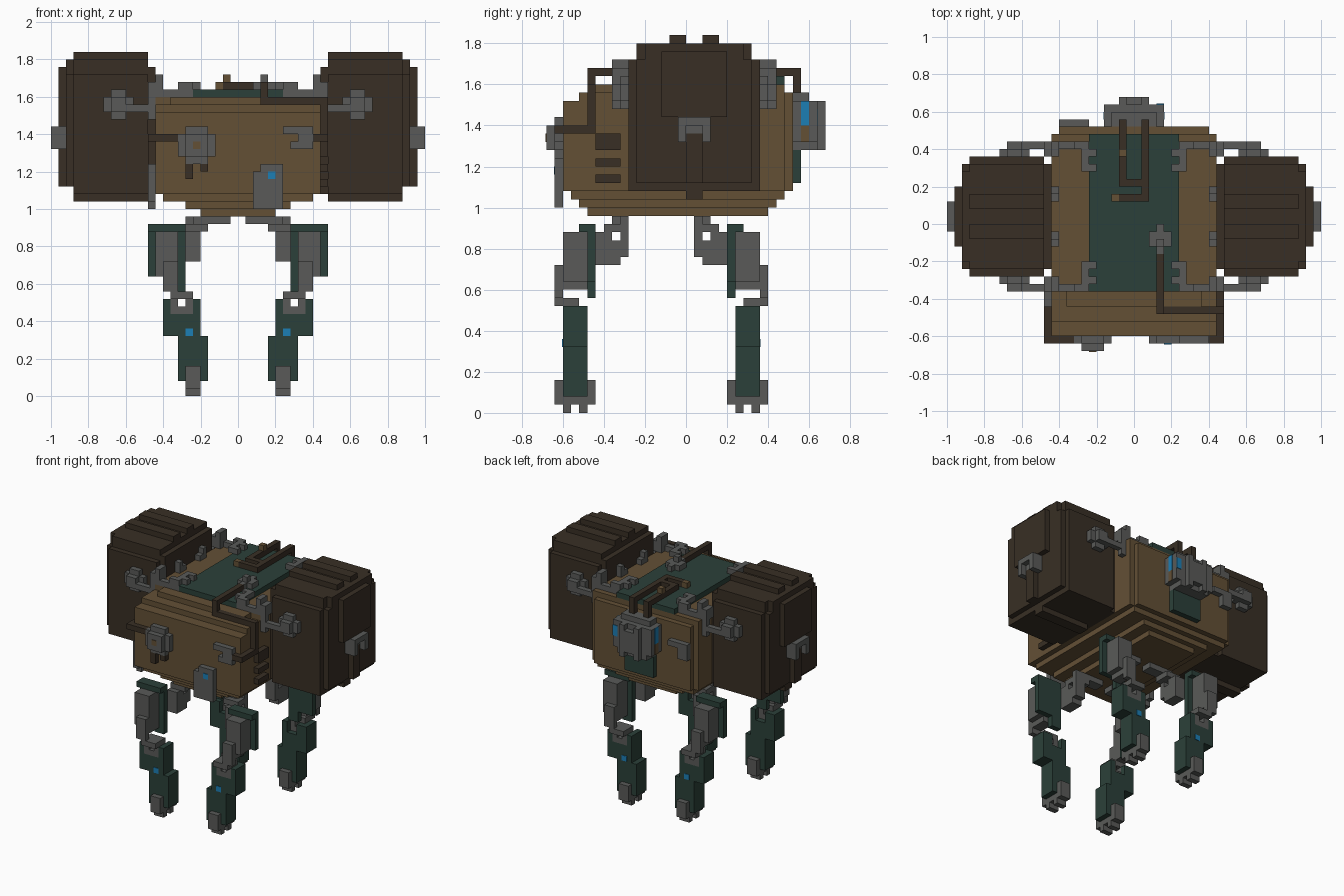
import bpy

if "Cube" in bpy.data.objects:
    bpy.data.objects.remove(bpy.data.objects["Cube"])

U = 0.04  # edge length of one block


def material(name, r, g, b):
    m = bpy.data.materials.new(name)
    m.diffuse_color = (r, g, b, 1)
    m.use_nodes = True
    m.node_tree.nodes["Principled BSDF"].inputs["Base Color"].default_value = m.diffuse_color
    return m


TAN = material("tan", 0.125, 0.080, 0.036)
DARK = material("dark_brown", 0.040, 0.028, 0.018)
GREY = material("grey", 0.100, 0.102, 0.098)
GREEN = material("dark_green", 0.024, 0.051, 0.041)
BLUE = material("blue", 0.012, 0.21, 0.46)


def add_mesh(name, mat, verts, faces):
    me = bpy.data.meshes.new(name)
    me.from_pydata(verts, [], faces)
    me.materials.append(mat)
    ob = bpy.data.objects.new(name, me)
    bpy.context.collection.objects.link(ob)


def blocks(name, mat, boxes):
    """Union of whole-block boxes (x0,x1,y0,y1,z0,z1); only outer faces are made."""
    cells = {(x, y, z) for a, b, c, d, e, f in boxes
             for x in range(a, b) for y in range(c, d) for z in range(e, f)}
    index, verts, faces = {}, [], []
    for c in cells:
        for axis in range(3):
            u, v = (axis + 1) % 3, (axis + 2) % 3
            for side in (0, 1):
                n = list(c)
                n[axis] += 2 * side - 1
                if tuple(n) in cells:
                    continue
                quad = []
                for du, dv in ((0, 0), (1, 0), (1, 1), (0, 1)):
                    p = list(c)
                    p[axis] += side
                    p[u] += du
                    p[v] += dv
                    p = tuple(p)
                    if p not in index:
                        index[p] = len(verts)
                        verts.append([k * U for k in p])
                    quad.append(index[p])
                faces.append(quad if side else quad[::-1])
    add_mesh(name, mat, verts, faces)


def plate(name, mat, b):
    """One thin coloured plate with fractional block coordinates."""
    v = [(b[i] * U, b[2 + j] * U, b[4 + k] * U)
         for i in (0, 1) for j in (0, 1) for k in (0, 1)]
    add_mesh(name, mat, v, [(0, 1, 3, 2), (4, 6, 7, 5), (0, 4, 5, 1),
                            (2, 3, 7, 6), (0, 2, 6, 4), (1, 5, 7, 3)])


def flip(b, fx, fy, cy):
    """Mirror a box across x = 0 and / or y = cy."""
    a, b1, c, d, e, f = b
    if fx:
        a, b1 = -b1, -a
    if fy:
        c, d = 2 * cy - d, 2 * cy - c
    return (a, b1, c, d, e, f)


def mirrored(name, mat, boxes, cy=None, make=blocks):
    for fx in (False, True):
        for fy in ((False,) if cy is None else (False, True)):
            n = ("left_" if fx else "right_") + ("" if cy is None else "rear_" if fy else "front_") + name
            if make is plate:
                plate(n, mat, flip(boxes, fx, fy, cy or 0))
            else:
                blocks(n, mat, [flip(b, fx, fy, cy or 0) for b in boxes])


# Body hull with stepped underside and top
blocks("body", TAN, [
    (-5, 5, -12, 10, 24, 25), (-7, 7, -13, 11, 25, 26), (-10, 10, -14, 12, 26, 27),
    (-11, 11, -15, 12, 27, 38), (-10, 10, 12, 13, 27, 38),
    (-11, 11, -13, 12, 38, 39), (-10, 10, 12, 13, 38, 39), (-9, 9, -11, 12, 39, 40),
    (-11, 11, -9, 12, 39, 40)])
blocks("top_panel", GREEN, [(-6, 6, -9, 12, 40, 41)])

# Side storage bags with straps and buckles
mirrored("bag", DARK, [
    (11, 12, -6, 8, 27, 44), (12, 22, -7, 9, 27, 43), (22, 23, -6, 8, 28, 43),
    (12, 22, -6, 8, 43, 45), (22, 23, -5, 7, 43, 45),
    (12, 22, -2, 0, 45, 46), (12, 22, 2, 4, 45, 46),
    (23, 24, -3, 5, 36, 44), (12, 22, 0, 2, 26, 27), (23, 24, 0, 2, 28, 34)])
mirrored("bag_buckle", GREY, [
    (23, 24, -1, 3, 34, 36), (23, 24, -1, 0, 33, 34), (23, 24, 2, 3, 33, 34),
    (24, 25, -1, 3, 35, 36), (24, 25, -1, 0, 33, 35), (24, 25, 2, 3, 33, 35)])

# Arms that carry the bags, and their brackets
mirrored("bag_arm", GREY, [
    (15, 17, -8, -7, 37, 41), (14, 18, -8, -7, 38, 40), (15, 17, -9, -8, 38, 40),
    (12, 16, -9, -8, 38, 39)], cy=1)
mirrored("bag_bracket", GREY, [
    (11, 12, -9, -8, 37, 40), (10, 11, -9, -7, 40, 43), (11, 12, -9, -7, 40, 42),
    (6, 10, -9, -8, 40, 41), (6, 8, -9, -8, 41, 42),
    (5, 7, -8, -7, 41, 42), (5, 7, -6, -5, 41, 42), (6, 7, -7, -6, 41, 42)], cy=1)
mirrored("bag_hinge", GREY, [(10, 12, -3, -1, 40, 41), (10, 11, -3, -2, 41, 42)], cy=1)

# Legs: hip, thigh plate, thigh, knee, shin, foot
LEG = -3
mirrored("hip", GREY, [
    (5, 7, -11, -8, 18, 21), (5, 7, -8, -7, 19, 24), (5, 7, -11, -9, 21, 22),
    (4, 7, -10, -7, 22, 23), (1, 6, -9, -7, 23, 24)], cy=LEG)
mirrored("thigh_plate", GREEN, [
    (7, 12, -12, -11, 16, 23), (7, 9, -12, -11, 14, 16), (7, 12, -13, -12, 22, 23)], cy=LEG)
mirrored("thigh", GREY, [
    (8, 11, -15, -12, 16, 22), (8, 10, -15, -12, 15, 16),
    (8, 10, -16, -15, 14, 18)], cy=LEG)
mirrored("knee", GREY, [
    (6, 7, -15, -13, 11, 13), (8, 9, -15, -13, 11, 14), (7, 8, -15, -13, 11, 12),
    (6, 9, -16, -13, 13, 14)], cy=LEG)
mirrored("shin", GREEN, [
    (5, 10, -15, -12, 8, 11), (8, 10, -15, -12, 11, 13), (5, 6, -15, -12, 11, 13),
    (4, 8, -15, -12, 2, 8)], cy=LEG)
mirrored("shin_light", BLUE, (6, 7, -15.1, -15, 8, 9), cy=LEG, make=plate)
mirrored("foot", GREY, [
    (5, 7, -16, -15, 1, 4), (5, 7, -12, -11, 1, 4), (5, 7, -15, -12, 1, 2),
    (5, 7, -15, -14, 0, 1), (5, 7, -13, -12, 0, 1)], cy=LEG)

# Front fittings
blocks("front_gauge", GREY, [
    (-8, -3, -16, -15, 32, 35), (-7, -4, -16, -15, 31, 36), (-7, -4, -17, -16, 32, 35)])
plate("front_gauge_centre", TAN, (-6, -5, -17.1, -17, 33, 34))
blocks("front_gauge_plugs", DARK, [(-7, -6, -16, -15, 29, 31), (-5, -4, -16, -15, 30, 31)])
blocks("front_left_hose", DARK, [
    (-12, -8, -16, -15, 34, 35), (-12, -11, -15, -11, 34, 35), (-12, -11, -12, -11, 31, 34)])
blocks("left_side_box", GREY, [(-12, -11, -14, -9, 26, 31), (-12, -11, -13, -10, 25, 26)])
blocks("front_box", GREY, [(2, 6, -16, -15, 25, 30), (3, 6, -16, -15, 30, 31)])
plate("front_box_light", BLUE, (4, 5, -16.1, -16, 29, 30))
blocks("front_hose_socket", GREY, [(6, 10, -16, -15, 35, 36), (8, 10, -16, -15, 33, 35),
                                   (7, 8, -16, -15, 33, 34)])

# Right side vent slats
blocks("side_vent", DARK, [(11, 12, -11, -8, z, z + 1) for z in (28, 30, 32)]
       + [(11, 12, -11, -8, 33, 34)])

# Hose from the roof cap round to the front socket
blocks("roof_hose", DARK, [
    (3, 4, -11, -4, 41, 42), (3, 4, -12, -11, 39, 42), (3, 12, -12, -11, 39, 40),
    (11, 12, -12, -11, 34, 39), (11, 12, -16, -11, 34, 35), (10, 12, -16, -15, 34, 35)])
blocks("roof_cap", GREY, [(2, 5, -3, -1, 41, 42), (3, 4, -4, 0, 41, 42), (3, 4, -3, -2, 42, 43)])

# Roof cables with tan plugs
blocks("roof_cables", DARK, [
    (-2, -1, 5, 14, 41, 42), (1, 2, 4, 14, 41, 42), (-2, -1, 13, 14, 39, 41),
    (1, 2, 13, 14, 39, 41), (-1, 2, 5, 6, 41, 42), (-2, 2, 3, 4, 41, 42)])
blocks("roof_plugs", TAN, [(-2, -1, 9, 10, 42, 43), (-2, -1, 5, 6, 41, 42), (-3, -2, 3, 4, 41, 42)])

# Rear power box
blocks("rear_box", GREY, [
    (-4, 4, 13, 16, 33, 38), (-3, 3, 13, 16, 32, 33), (-3, 3, 13, 15, 38, 39),
    (-2, -1, 16, 17, 32, 38), (1, 2, 16, 17, 32, 38), (-1, 1, 16, 17, 33, 37)])
mirrored("rear_box_light", BLUE, (4, 4.1, 14, 15, 35, 38), make=plate)
mirrored("rear_box_plug", TAN, (4, 4.1, 14, 15, 33, 35), make=plate)
plate("rear_box_lamp", BLUE, (3, 4, 16, 16.1, 35, 37))
blocks("rear_plate", GREEN, [(-3, 3, 13, 14, 28, 32)])
blocks("rear_latch", GREY, [(-10, -6, 13, 14, 35, 36), (-10, -8, 13, 14, 33, 35)])
